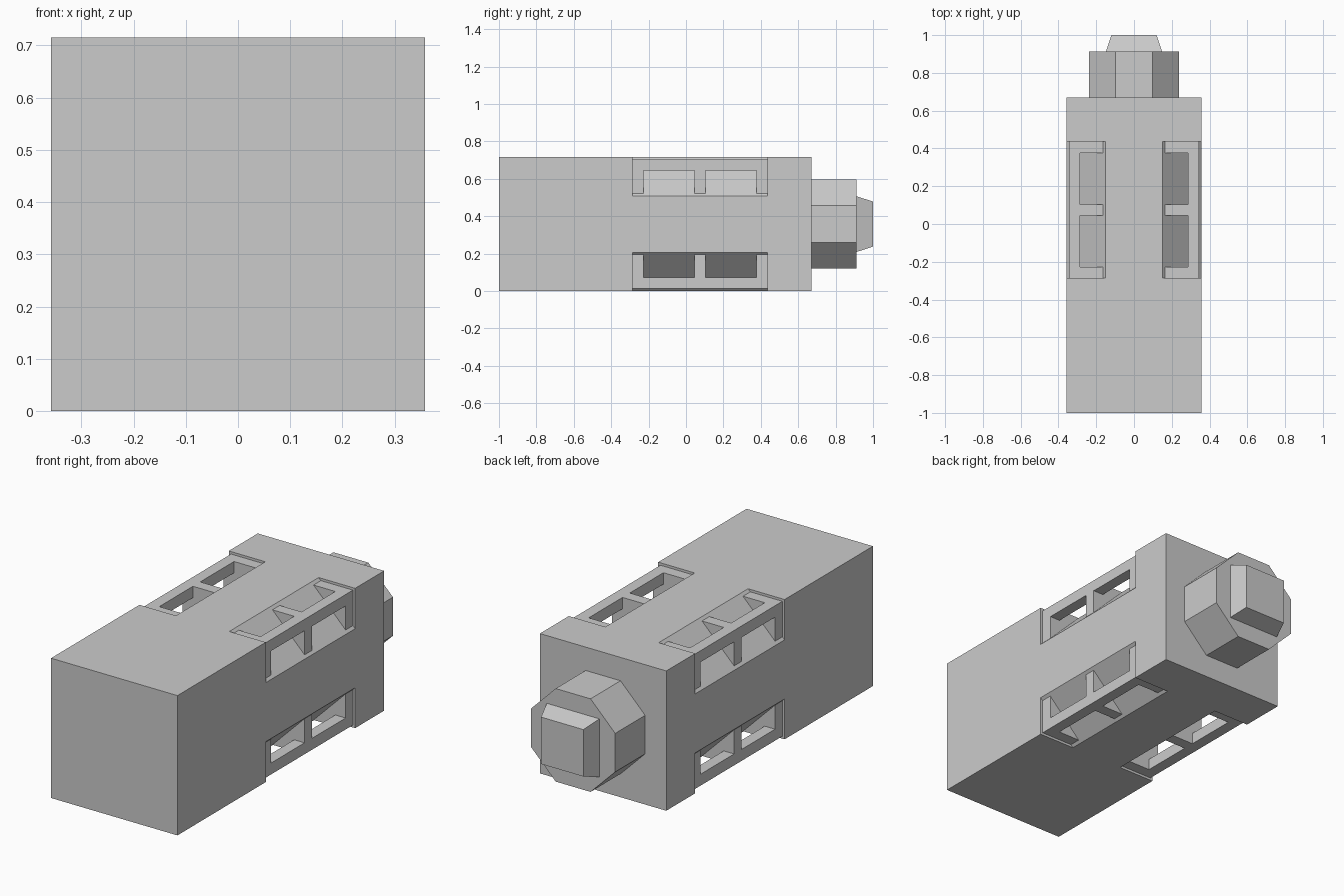
import bpy, bmesh, math

if "Cube" in bpy.data.objects:
    bpy.data.objects.remove(bpy.data.objects["Cube"])

H = 0.3575           # half width / height of the body
R0, R1 = -0.286, 0.436   # recess range along y


def add_loft(bm, p0, y0, p1, y1):
    """Close a solid between two (x, z) profiles at y0 and y1."""
    a = [bm.verts.new((x, y0, z)) for x, z in p0]
    b = [bm.verts.new((x, y1, z)) for x, z in p1]
    bm.faces.new(a)
    bm.faces.new(b[::-1])
    n = len(a)
    for i in range(n):
        j = (i + 1) % n
        bm.faces.new((a[j], a[i], b[i], b[j]))


def make(name, lofts):
    bm = bmesh.new()
    for loft in lofts:
        add_loft(bm, *loft)
    bmesh.ops.recalc_face_normals(bm, faces=bm.faces)
    me = bpy.data.meshes.new(name)
    bm.to_mesh(me)
    bm.free()
    ob = bpy.data.objects.new(name, me)
    ob.location.z = H
    bpy.context.collection.objects.link(ob)
    return ob


def mirror_xz(ob):
    m = ob.modifiers.new("mirror", 'MIRROR')
    m.use_axis = (True, False, True)
    m.use_mirror_merge = False


def ngon(n, apothem):
    r = apothem / math.cos(math.pi / n)
    return [(r * math.cos((i + 0.5) * 2 * math.pi / n),
             r * math.sin((i + 0.5) * 2 * math.pi / n)) for i in range(n)]


# Main block
body = make("body", [(ngon(4, H), -1.0, ngon(4, H), 0.67)])

# Diagonal recesses cut into the four long edges
d, e = 0.151, 0.1
wedge = [(d - e, H + e), (H + e, H + e), (H + e, d - e)]
cutter = make("recess_cutter", [(wedge, R0, wedge, R1)])
mirror_xz(cutter)
cutter.hide_render = True
cutter.hide_viewport = False
cut = body.modifiers.new("recesses", 'BOOLEAN')
cut.operation = 'DIFFERENCE'
cut.solver = 'EXACT'
cut.object = cutter
bpy.context.view_layer.objects.active = body
bpy.ops.object.modifier_apply(modifier=cut.name)
bpy.data.objects.remove(cutter)

# Edge guards: triangular ribs joined by a square corner bar
o, i = H - 0.0125, H - 0.071
s = H + d - o        # where the rib meets the diagonal
rib = [(s, o), (o, o), (o, s)]
bar = [(i, i), (o, i), (o, o), (i, o)]
ribs = [(R0, -0.227), (0.045, 0.104), (0.377, R1)]
parts = [(rib, a, rib, b) for a, b in ribs]
parts += [(bar, ribs[k][1], bar, ribs[k + 1][0]) for k in range(2)]
mirror_xz(make("edge_guards", parts))

# Octagonal collar and tapered square tip at the back
make("collar", [(ngon(8, 0.238), 0.67, ngon(8, 0.238), 0.912)])
make("tip", [(ngon(4, 0.149), 0.912, ngon(4, 0.12), 1.0)])
